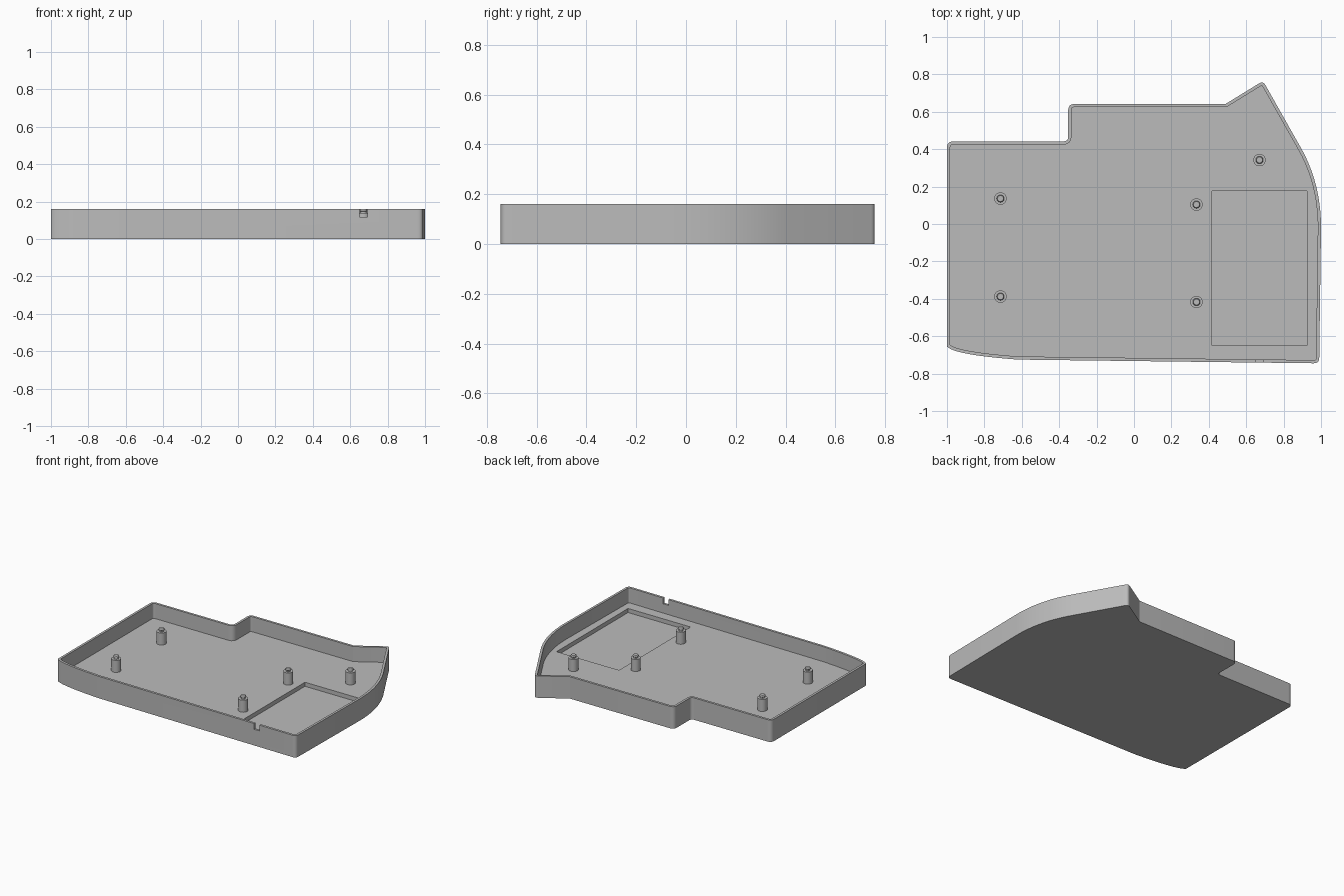
import bpy, bmesh, math
from mathutils import Vector

cube = bpy.data.objects.get("Cube")
if cube:
    bpy.data.objects.remove(cube, do_unlink=True)

HEIGHT, FLOOR, WALL = 0.16, 0.05, 0.017

grey = bpy.data.materials.new("plain grey")
grey.use_nodes = True
colour = (0.5, 0.5, 0.5, 1)
grey.diffuse_color = colour
grey.node_tree.nodes["Principled BSDF"].inputs["Base Color"].default_value = colour


def bezier(a, b, c, steps):
    a, b, c = Vector(a), Vector(b), Vector(c)
    ts = [i / steps for i in range(steps + 1)]
    return [a * (1 - t) ** 2 + b * 2 * t * (1 - t) + c * t * t for t in ts]


def rounded(prev, corner, nxt, r):
    """Soften one corner with a short curve."""
    p, c, n = Vector(prev), Vector(corner), Vector(nxt)
    return bezier(c + (p - c).normalized() * r, c, c + (n - c).normalized() * r, 6)


def inset(loop, d):
    """Mitred inward offset of a counter-clockwise outline."""
    out = []
    for i, p in enumerate(loop):
        e1 = (p - loop[i - 1]).normalized()
        e2 = (loop[(i + 1) % len(loop)] - p).normalized()
        n1, n2 = Vector((-e1.y, e1.x)), Vector((-e2.y, e2.x))
        out.append(p + (n1 + n2) * d / (1 + n1.dot(n2)))
    return out


def finish(bm, name):
    bmesh.ops.recalc_face_normals(bm, faces=bm.faces)
    mesh = bpy.data.meshes.new(name)
    bm.to_mesh(mesh)
    bm.free()
    mesh.materials.append(grey)
    ob = bpy.data.objects.new(name, mesh)
    bpy.context.collection.objects.link(ob)
    return ob


def activate(ob):
    bpy.ops.object.select_all(action='DESELECT')
    ob.select_set(True)
    bpy.context.view_layer.objects.active = ob


def smooth(ob):
    activate(ob)
    bpy.ops.object.shade_smooth_by_angle(angle=math.radians(25))


def cut_box(target, name, lo, hi):
    bm = bmesh.new()
    bmesh.ops.create_cube(bm, size=1)
    lo, hi = Vector(lo), Vector(hi)
    for v in bm.verts:
        v.co = (lo + hi) / 2 + v.co * (hi - lo)
    cutter = finish(bm, name)
    cutter.hide_render = True
    mod = target.modifiers.new(name, 'BOOLEAN')
    mod.operation, mod.solver, mod.object = 'DIFFERENCE', 'EXACT', cutter
    activate(target)
    bpy.ops.object.modifier_apply(modifier=mod.name)
    bpy.data.objects.remove(cutter, do_unlink=True)


# Outline of the tray, counter-clockwise from the front left curve
tip, shoulder = (0.69, 0.765), (0.885, 0.42)
ridge, step_top, step_low = (0.49, 0.642), (-0.352, 0.642), (-0.352, 0.442)
back, front = (-1, 0.442), (0.99, -0.745)
outline = bezier((-1, -0.655), (-0.96, -0.7), (-0.62, -0.725), 12)
outline += rounded((-0.62, -0.725), front, (1, -0.02), 0.03)
outline += bezier((1, -0.02), (1, 0.225), shoulder, 16)
outline += rounded(shoulder, tip, ridge, 0.025)
outline += [Vector(ridge)]
outline += rounded(ridge, step_top, step_low, 0.035)
outline += rounded(step_top, step_low, back, 0.025)
outline += rounded(step_low, back, (-1, -0.655), 0.035)

# Tray with thin walls around a flat floor
inner = inset(outline, WALL)
bm = bmesh.new()
rings = [[bm.verts.new((p.x, p.y, z)) for p in loop] for loop, z in
         ((outline, 0), (outline, HEIGHT), (inner, HEIGHT), (inner, FLOOR))]
for low, high in zip(rings, rings[1:]):
    for i in range(len(low)):
        bm.faces.new((low[i - 1], low[i], high[i], high[i - 1]))
bm.faces.new(rings[0])
bm.faces.new(rings[-1])
tray = finish(bm, "tray")

# Shallow rectangular pocket and cable notch
cut_box(tray, "pocket_cutter", (0.418, -0.65, 0.02), (0.924, 0.177, 0.1))
cut_box(tray, "notch_cutter", (0.65, -0.8, 0.118), (0.693, -0.7, 0.2))
smooth(tray)

# Mounting posts with a snap pin on top
profile = [(0.033, FLOOR - 0.005), (0.033, 0.138), (0.016, 0.138),
           (0.016, 0.146), (0.02, 0.149), (0.02, 0.154), (0.016, 0.16)]
SIDES = 32
spots = {"left_front": (0.334, -0.417), "left_back": (0.334, 0.104),
         "right_front": (-0.714, -0.388), "right_back": (-0.714, 0.136),
         "far_left": (0.671, 0.342)}
for place, (x, y) in spots.items():
    bm = bmesh.new()
    rings = []
    for r, z in profile:
        angles = [math.tau * i / SIDES for i in range(SIDES)]
        rings.append([bm.verts.new((x + r * math.cos(a), y + r * math.sin(a), z)) for a in angles])
    for low, high in zip(rings, rings[1:]):
        for i in range(SIDES):
            bm.faces.new((low[i - 1], low[i], high[i], high[i - 1]))
    bm.faces.new(rings[0])
    bm.faces.new(rings[-1])
    smooth(finish(bm, place + "_post"))
